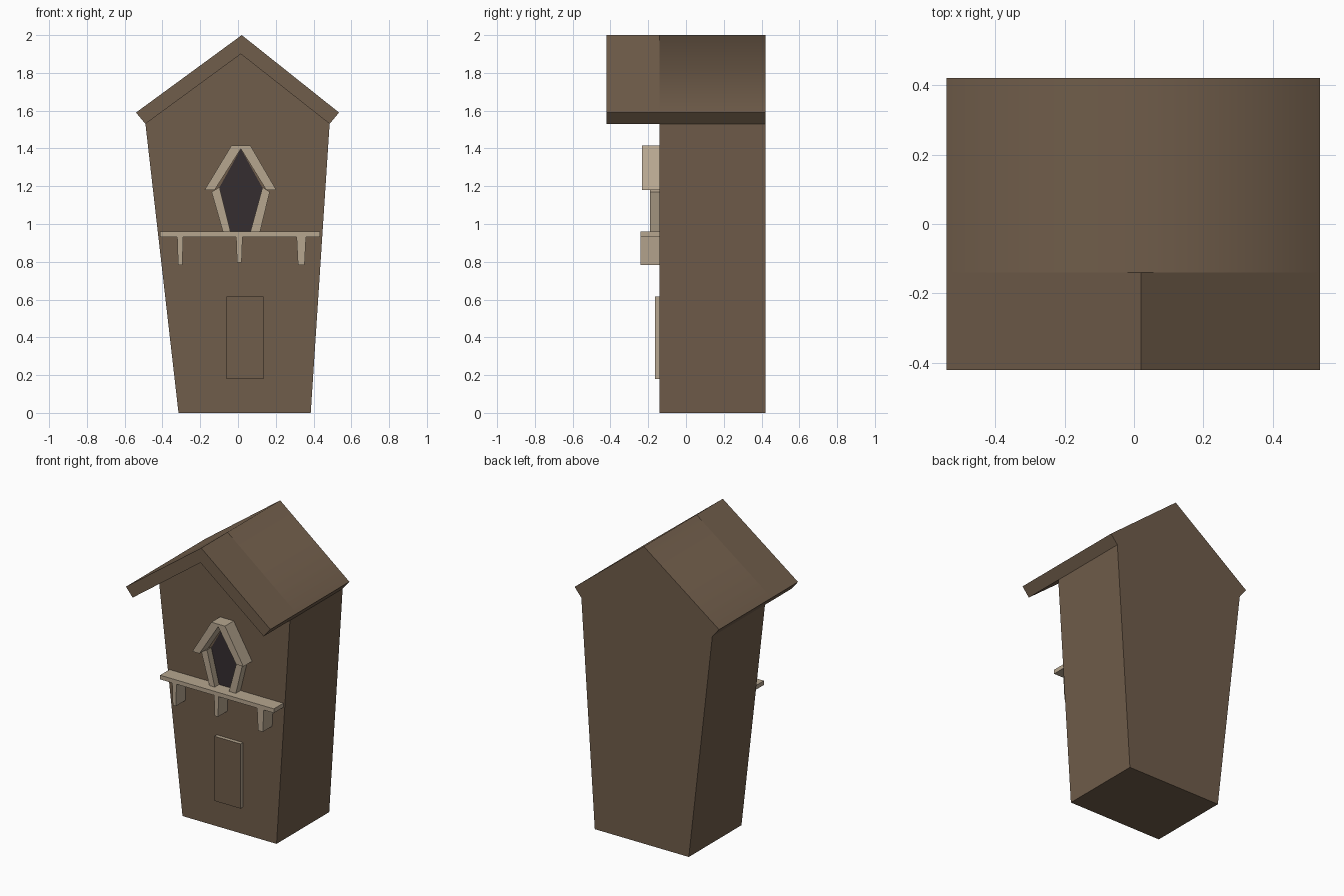
import bpy, bmesh

if "Cube" in bpy.data.objects:
    bpy.data.objects.remove(bpy.data.objects["Cube"])


def material(name, r, g, b):
    m = bpy.data.materials.new(name)
    m.diffuse_color = (r, g, b, 1)
    m.use_nodes = True
    m.node_tree.nodes["Principled BSDF"].inputs["Base Color"].default_value = m.diffuse_color
    return m


BROWN = material("brown wood", 0.162, 0.109, 0.069)
TAN = material("tan trim", 0.468, 0.381, 0.275)
DARK = material("dark window", 0.036, 0.027, 0.030)


def prism(name, profile, y0, y1, *mats):
    """Extrude a front-view (x, z) outline from y0 to y1."""
    bm = bmesh.new()
    front = [bm.verts.new((x, y0, z)) for x, z in profile]
    back = [bm.verts.new((x, y1, z)) for x, z in profile]
    bm.faces.new(front)
    bm.faces.new(back[::-1])
    n = len(profile)
    for i in range(n):
        j = (i + 1) % n
        bm.faces.new((front[i], back[i], back[j], front[j]))
    bmesh.ops.recalc_face_normals(bm, faces=bm.faces)
    me = bpy.data.meshes.new(name)
    bm.to_mesh(me)
    bm.free()
    for m in mats:
        me.materials.append(m)
    ob = bpy.data.objects.new(name, me)
    bpy.context.collection.objects.link(ob)
    return ob


WALL = -0.14   # front wall plane
BACK = 0.42
eaves_right = [(0.485, 1.53), (0.535, 1.59)]
eaves_left = [(-0.54, 1.59), (-0.49, 1.53)]
ridge = (0.02, 2.0)

# House body, with the roof softly shaded across the ridge
body = prism("house_body",
             [(-0.315, 0), (0.385, 0)] + eaves_right + [ridge] + eaves_left,
             WALL, BACK, BROWN)
for f in body.data.polygons:
    f.use_smooth = f.normal.z > 0.3

# Roof overhang at the front
prism("roof_overhang", eaves_right + [ridge] + eaves_left + [(0.015, 1.90)],
      -0.42, WALL, BROWN)

# Door: brown front, tan edges
door = prism("door", [(-0.06, 0.18), (0.134, 0.18), (0.134, 0.615), (-0.06, 0.615)],
             -0.165, WALL, TAN, BROWN)
for f in door.data.polygons:
    f.material_index = 1 if f.normal.y < -0.5 else 0

# Window pane
prism("window_pane", [(-0.042, 0.96), (0.067, 0.96), (0.13, 1.19), (0.015, 1.398), (-0.1, 1.19)],
      WALL - 0.004, WALL, DARK)

# Window jambs and hood
prism("window_jamb_left", [(-0.08, 0.96), (-0.04, 0.96), (-0.098, 1.195), (-0.14, 1.17)],
      -0.19, WALL, TAN)
prism("window_jamb_right", [(0.066, 0.96), (0.117, 0.96), (0.168, 1.17), (0.13, 1.195)],
      -0.19, WALL, TAN)
prism("window_hood", [(-0.177, 1.18), (-0.124, 1.18), (0.015, 1.398), (0.15, 1.18),
                      (0.203, 1.18), (0.066, 1.415), (-0.035, 1.415)],
      -0.233, WALL, TAN)

# Shelf below the window with tapered brackets
prism("window_shelf", [(-0.412, 0.932), (0.435, 0.932), (0.435, 0.96), (-0.412, 0.96)],
      -0.24, WALL, TAN)
for side, x, w, z in (("left", -0.306, 0.016, 0.783),
                      ("middle", 0.007, 0.017, 0.795),
                      ("right", 0.335, 0.025, 0.783)):
    prism("shelf_bracket_" + side,
          [(x - w * 0.7, z), (x + w * 0.7, z), (x + w, 0.932), (x - w, 0.932)],
          -0.24, WALL, TAN)
